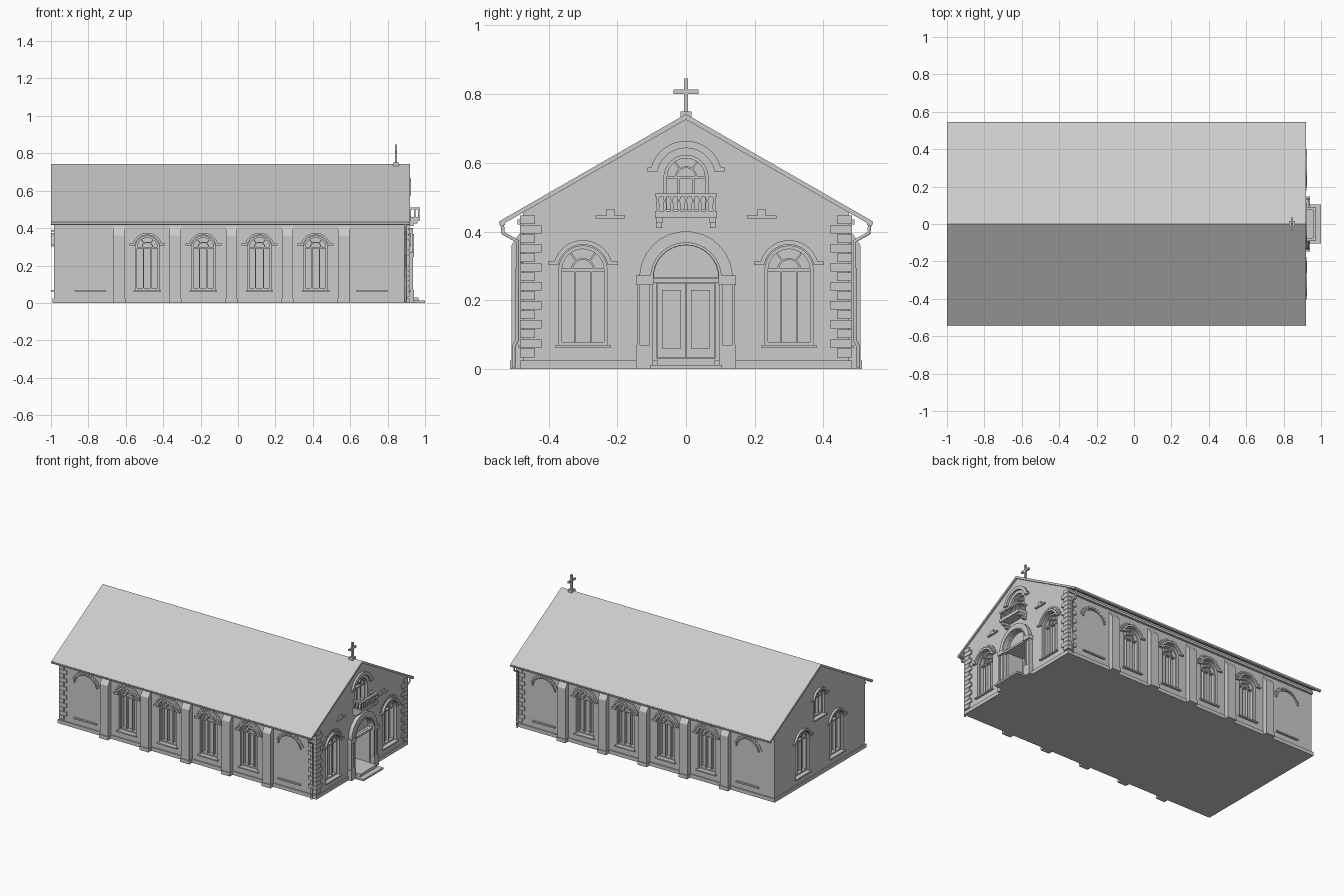
import bpy, bmesh
from math import pi, sin, cos
from mathutils import Matrix, Vector

cube = bpy.data.objects.get("Cube")
if cube:
    bpy.data.objects.remove(cube)

stone = bpy.data.materials.new("grey_stone")
stone.use_nodes = True
GREY = (0.6, 0.6, 0.6, 1)
stone.diffuse_color = GREY
stone.node_tree.nodes["Principled BSDF"].inputs["Base Color"].default_value = GREY

FRONT, BACK, HALF = 0.91, -0.985, 0.475
parts = {}


def wall(nx, ny, dist):
    """Frame of a wall: u runs along it, v up, w outwards."""
    n, up = Vector((nx, ny, 0)), Vector((0, 0, 1))
    u = up.cross(n)
    m = Matrix((u, up, n)).transposed().to_4x4()
    m.translation = n * dist
    return m


def prism(name, pts, w0, w1, m):
    """Extrude a (u, v) outline between two depths into the named part."""
    bm = parts.setdefault(name, bmesh.new())
    a = [bm.verts.new(m @ Vector((u, v, w0))) for u, v in pts]
    b = [bm.verts.new(m @ Vector((u, v, w1))) for u, v in pts]
    bm.faces.new(a)
    bm.faces.new(b[::-1])
    for i in range(len(a)):
        j = (i + 1) % len(a)
        bm.faces.new((a[i], b[i], b[j], a[j]))


def box(name, u0, u1, v0, v1, w0, w1, m):
    prism(name, [(u0, v0), (u1, v0), (u1, v1), (u0, v1)], w0, w1, m)


def arc(c, z, r, a0=0.0, a1=pi, n=16):
    return [(c + r * cos(a0 + (a1 - a0) * i / n), z + r * sin(a0 + (a1 - a0) * i / n))
            for i in range(n + 1)]


def arch(c, hw, z0, spring):
    return [(c - hw, z0), (c + hw, z0)] + arc(c, spring, hw)


def ring(name, c, z, r0, r1, w0, w1, m, a0=0.0, a1=pi, n=16):
    prism(name, arc(c, z, r1, a0, a1, n) + arc(c, z, r0, a0, a1, n)[::-1], w0, w1, m)


def voussoirs(c, z, r0, r1, m):
    """Thin raised bricks round an arch."""
    count = 15
    for i in range(count):
        a = 0.25 + (pi - 0.5) * i / count
        ring("arch_bricks", c, z, r0, r1, -0.002, 0.004, m, a, a + 0.14, 2)


def window(c, hw, z0, spring, m, r0, r1, sill=True):
    prism("cutter", arch(c, hw, z0, spring), -0.04, 0.05, m)
    t, d0, d1 = 0.009, -0.045, -0.022
    # frame jambs, head and bottom rail
    ring("window_frames", c, spring, hw - t, hw, d0, d1 + 0.006, m)
    for s in (-1, 1):
        box("window_frames", c + s * hw, c + s * (hw - t), z0, spring, d0, d1 + 0.006, m)
        box("window_bars", c + s * hw * 0.33 - 0.003, c + s * hw * 0.33 + 0.003, z0, spring, d0, d1, m)
        # fan bars
        a = pi / 2 + s * pi / 5
        p, q = Vector((cos(a), sin(a))), Vector((-sin(a), cos(a))) * 0.0025
        o = Vector((c, spring))
        i, e = o + p * hw * 0.45, o + p * (hw - 0.002)
        prism("window_bars", [i + q, i - q, e - q, e + q], d0, d1, m)
    box("window_frames", c - hw, c + hw, z0, z0 + t, d0, d1 + 0.006, m)
    box("window_bars", c - hw, c + hw, spring - 0.004, spring + 0.004, d0, d1, m)
    ring("window_bars", c, spring, hw * 0.42, hw * 0.5, d0, d1, m)
    # hood moulding with turned-out feet
    ring("window_hoods", c, spring, r0, r1, -0.002, 0.014, m, 0.25, pi - 0.25)
    for s in (-1, 1):
        u, v = c + s * r0 * cos(0.25), spring + r0 * sin(0.25)
        box("window_hoods", u, u + s * 0.03, v - 0.004, v + 0.007, -0.002, 0.014, m)
    if sill:
        box("window_sills", c - hw - 0.01, c + hw + 0.01, z0 - 0.009, z0, -0.03, 0.014, m)


gable, rear = wall(1, 0, FRONT), wall(-1, 0, -BACK)
right_side, left_side = wall(0, -1, HALF), wall(0, 1, HALF)
along = wall(1, 0, 0)  # u = y, v = z, w = x

# main body, plinth and roof
prism("walls", [(-HALF, 0), (HALF, 0), (HALF, 0.455), (0, 0.728), (-HALF, 0.455)], BACK, FRONT, along)
box("plinth", -0.483, 0.483, 0, 0.024, BACK - 0.008, FRONT + 0.008, along)
prism("roof", [(-0.54, 0.432), (0, 0.742), (0.54, 0.432), (0.536, 0.42), (0, 0.726), (-0.536, 0.42)],
      -1.0, 0.92, along)
for s in (-1, 1):
    prism("gutters", [(s * 0.525, 0.43), (s * 0.545, 0.43), (s * 0.543, 0.42), (s * 0.535, 0.416), (s * 0.527, 0.42)],
          -1.0, 0.92, along)
    box("eave_cornice", s * 0.47, s * 0.49, 0.42, 0.435, BACK, FRONT, along)

# long sides: buttresses, windows and blind arches
for s, side in ((-1, right_side), (1, left_side)):
    for i in range(5):
        x = -0.635 + 0.3 * i
        prism("buttresses", [(s * 0.46, 0), (s * 0.508, 0), (s * 0.508, 0.36), (s * 0.46, 0.43)],
              x - 0.03, x + 0.03, along)
        box("buttresses", s * 0.46, s * 0.513, 0, 0.024, x - 0.033, x + 0.033, along)
    for i in range(4):
        c = (-0.485 + 0.3 * i) * -s
        window(c, 0.063, 0.07, 0.295, side, 0.068, 0.08)
        voussoirs(c, 0.295, 0.085, 0.098, side)
    for x in (-0.79, 0.715):
        c = x * -s
        ring("blind_arches", c, 0.285, 0.082, 0.089, -0.002, 0.008, side, 0.2, pi - 0.2)
        voussoirs(c, 0.285, 0.094, 0.107, side)
        box("window_sills", c - 0.083, c + 0.083, 0.061, 0.07, -0.002, 0.012, side)

# gable windows, front and rear
for s in (-1, 1):
    window(s * 0.3, 0.07, 0.07, 0.288, gable, 0.074, 0.087)
    voussoirs(s * 0.3, 0.288, 0.093, 0.107, gable)
    window(s * 0.18, 0.07, 0.07, 0.288, rear, 0.074, 0.087)
    # stepped plaques
    box("plaques", s * 0.22 - 0.043, s * 0.22 + 0.043, 0.438, 0.447, -0.002, 0.012, gable)
    box("plaques", s * 0.22 - 0.012, s * 0.22 + 0.012, 0.447, 0.465, -0.002, 0.012, gable)
window(0, 0.064, 0.455, 0.558, gable, 0.085, 0.106, False)
window(0, 0.055, 0.39, 0.51, rear, 0.06, 0.072)

# quoins
for i in range(15):
    z = 0.034 + 0.0277 * i
    depth = 0.055 if i % 2 else 0.036
    for s in (-1, 1):
        box("quoins", s * (HALF - depth), s * (HALF + 0.008), z, z + 0.0255,
            FRONT - depth, FRONT + 0.008, along)
    box("quoins", -0.47, -HALF - 0.008, z, z + 0.0255, BACK, BACK + depth, along)

# entrance: recessed doorway, surround and steps
box("cutter", -0.085, 0.085, 0.03, 0.252, -0.12, 0.05, gable)
prism("cutter", arc(0, 0.266, 0.094), -0.015, 0.05, gable)
ring("portal_arch", 0, 0.265, 0.096, 0.136, -0.002, 0.025, gable)
ring("portal_arch", 0, 0.265, 0.096, 0.104, -0.002, 0.03, gable)
box("portal_lintel", -0.096, 0.096, 0.252, 0.265, -0.002, 0.018, gable)
for s in (-1, 1):
    box("portal_pilasters", s * 0.098, s * 0.142, 0, 0.25, -0.002, 0.018, gable)
    box("portal_pilasters", s * 0.096, s * 0.146, 0, 0.07, -0.002, 0.03, gable)
    box("portal_pilasters", s * 0.094, s * 0.146, 0.245, 0.272, -0.002, 0.032, gable)
    for u in (0.098, 0.134):
        box("portal_pilasters", s * u, s * (u + 0.008), 0.07, 0.245, 0.017, 0.026, gable)
    box("door_leaves", s * 0.002, s * 0.083, 0.032, 0.25, -0.122, -0.112, gable)
    box("door_leaves", s * 0.015, s * 0.07, 0.06, 0.23, -0.113, -0.107, gable)
box("steps", -0.105, 0.105, 0, 0.012, 0, 0.09, gable)
box("steps", -0.085, 0.085, 0.012, 0.03, -0.02, 0.055, gable)

# balcony
box("balcony_floor", -0.09, 0.09, 0.44, 0.454, -0.002, 0.064, gable)
for name, z0, z1 in (("balcony_rail", 0.5, 0.511), ("balcony_foot", 0.454, 0.46)):
    box(name, -0.09, 0.09, z0, z1, 0.048, 0.064, gable)
    for s in (-1, 1):
        box(name, s * 0.075, s * 0.09, z0, z1, -0.002, 0.048, gable)


def baluster(u, w):
    profile = [(-0.003, 0.46), (0.003, 0.46), (0.0055, 0.472), (0.003, 0.49), (0.0045, 0.5),
               (-0.0045, 0.5), (-0.003, 0.49), (-0.0055, 0.472)]
    prism("balusters", [(u + a, v) for a, v in profile], w - 0.004, w + 0.004, gable)


for i in range(9):
    baluster(-0.082 + 0.0205 * i, 0.056)
for s in (-1, 1):
    for w in (0.012, 0.034):
        baluster(s * 0.082, w)
    b = s * 0.078
    box("balcony_brackets", b - 0.01, b + 0.01, 0.425, 0.44, -0.002, 0.05, gable)
    box("balcony_brackets", b - 0.008, b + 0.008, 0.41, 0.425, -0.002, 0.028, gable)

# cross on the ridge
box("cross", -0.016, 0.016, 0.73, 0.75, 0.829, 0.861, along)
box("cross", -0.006, 0.006, 0.745, 0.846, 0.839, 0.851, along)
box("cross", -0.036, 0.036, 0.801, 0.813, 0.839, 0.851, along)

# turn the collected parts into objects
objs = {}
for name, bm in parts.items():
    bmesh.ops.recalc_face_normals(bm, faces=bm.faces)
    me = bpy.data.meshes.new(name)
    bm.to_mesh(me)
    bm.free()
    me.materials.append(stone)
    objs[name] = bpy.data.objects.new(name, me)
    bpy.context.collection.objects.link(objs[name])

# cut the openings
cutter = objs["cutter"]
cutter.hide_render = True
mod = objs["walls"].modifiers.new("openings", "BOOLEAN")
mod.operation, mod.solver, mod.use_self, mod.object = "DIFFERENCE", "EXACT", True, cutter
bpy.context.view_layer.objects.active = objs["walls"]
bpy.ops.object.modifier_apply(modifier=mod.name)
bpy.data.objects.remove(cutter)

# downspouts at the front corners
for s, name in ((-1, "right_downspout"), (1, "left_downspout")):
    cu = bpy.data.curves.new(name, "CURVE")
    cu.dimensions, cu.bevel_depth, cu.bevel_resolution = "3D", 0.006, 1
    sp = cu.splines.new("POLY")
    path = [(0.535, 0.42), (0.532, 0.395), (0.491, 0.372), (0.491, 0.085), (0.502, 0.065), (0.502, 0.004)]
    sp.points.add(len(path) - 1)
    for p, (y, z) in zip(sp.points, path):
        p.co = (0.895, s * y, z, 1)
    cu.materials.append(stone)
    bpy.context.collection.objects.link(bpy.data.objects.new(name, cu))
